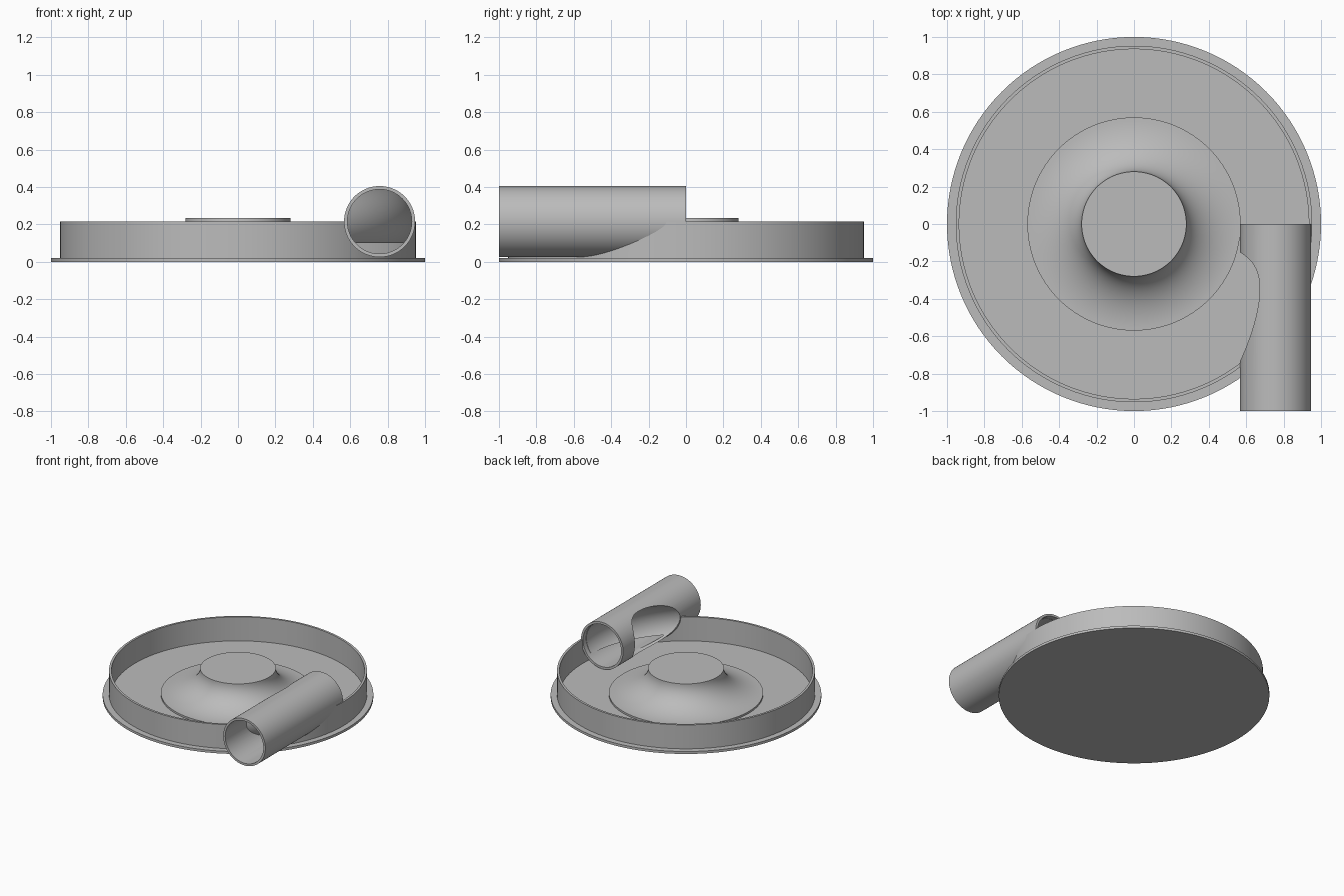
import bpy
from math import cos, sin, pi, radians

cube = bpy.data.objects.get("Cube")
if cube:
    bpy.data.objects.remove(cube, do_unlink=True)

grey = bpy.data.materials.new("light grey")
grey.use_nodes = True
GREY = (0.5, 0.5, 0.5, 1)
grey.diffuse_color = GREY
grey.node_tree.nodes["Principled BSDF"].inputs["Base Color"].default_value = GREY

SEG = 128
PIPE_X, PIPE_Z, PIPE_R, BORE_R = 0.757, 0.215, 0.19, 0.172
CHANNEL_R = 0.17


def lathe(name, profile, closed=False):
    """Revolve (radius, height) points about z; open profiles start and end on the axis."""
    verts, faces, rings = [], [], []
    for r, z in profile:
        count = SEG if r > 0 else 1
        rings.append(range(len(verts), len(verts) + count))
        verts += [(r * cos(2 * pi * i / SEG), r * sin(2 * pi * i / SEG), z) for i in range(count)]
    pairs = list(zip(rings, rings[1:]))
    if closed:
        pairs.append((rings[-1], rings[0]))
    for a, b in pairs:
        for i in range(SEG):
            j = (i + 1) % SEG
            quad = [a[i % len(a)], a[j % len(a)], b[j % len(b)], b[i % len(b)]]
            faces.append(list(dict.fromkeys(quad)))
    mesh = bpy.data.meshes.new(name)
    mesh.from_pydata(verts, [], faces)
    obj = bpy.data.objects.new(name, mesh)
    bpy.context.collection.objects.link(obj)
    return obj


def pipe_cylinder(name, radius, y0, y1):
    bpy.ops.mesh.primitive_cylinder_add(
        vertices=96, radius=radius, depth=y1 - y0,
        location=(PIPE_X, (y0 + y1) / 2, PIPE_Z), rotation=(pi / 2, 0, 0))
    obj = bpy.context.object
    obj.name = name
    return obj


def channel(name, radius):
    arc = [2 * pi * i / 64 for i in range(64)]
    return lathe(name, [(PIPE_X + radius * cos(a), PIPE_Z + radius * sin(a)) for a in arc], True)


def boolean(obj, cutter, operation="DIFFERENCE"):
    mod = obj.modifiers.new("cut", "BOOLEAN")
    mod.solver = "EXACT"
    mod.operation = operation
    mod.object = cutter
    graph = bpy.context.evaluated_depsgraph_get()
    mesh = bpy.data.meshes.new_from_object(obj.evaluated_get(graph))
    obj.modifiers.clear()
    obj.data = mesh


def finish(obj):
    obj.data.materials.clear()
    obj.data.materials.append(grey)
    bpy.ops.object.select_all(action="DESELECT")
    obj.select_set(True)
    bpy.context.view_layer.objects.active = obj
    bpy.ops.object.shade_smooth_by_angle(angle=radians(30))


# Base plate, outer wall and flared centre hub
base_plate = lathe("base_plate", [(0, 0), (1, 0), (1, 0.02), (0, 0.02)])
outer_wall = lathe("outer_wall", [(0.935, 0.015), (0.953, 0.015), (0.953, 0.215), (0.935, 0.215)], True)
flare = [(0.57 - 0.29 * cos(t), 0.235 - 0.2 * sin(t)) for t in (pi / 2 * i / 20 for i in range(21))]
centre_hub = lathe("centre_hub", [(0, 0.015), (0.57, 0.015)] + flare[::-1] + [(0, 0.235)])

# Cutting shapes
bore = pipe_cylinder("bore_cutter", BORE_R, -1.1, 0.1)
ring_channel = channel("channel_cutter", CHANNEL_R)
bpy.ops.mesh.primitive_cube_add(size=1, location=(PIPE_X, -0.5, -0.4))
low_block = bpy.context.object
low_block.name = "low_cutter"
low_block.scale = (2, 2, 1)
bpy.context.view_layer.update()

# Tangential pipe, opened sideways into the ring channel
outlet_pipe = pipe_cylinder("outlet_pipe", PIPE_R, -1, 0)
boolean(outlet_pipe, bore)
boolean(outlet_pipe, ring_channel)
boolean(outer_wall, bore)

# Curved baffle inside the pipe, open at the bottom
pipe_baffle = channel("pipe_baffle", 0.178)
boolean(pipe_baffle, ring_channel)
plug = pipe_cylinder("plug_cutter", BORE_R + 0.002, -0.95, -0.04)
boolean(pipe_baffle, plug, "INTERSECT")
low_block.location.z = -0.4
bpy.context.view_layer.update()
boolean(pipe_baffle, low_block)

for cutter in (bore, ring_channel, low_block, plug):
    bpy.data.objects.remove(cutter, do_unlink=True)
for part in (base_plate, outer_wall, centre_hub, outlet_pipe, pipe_baffle):
    # Keep all surfaces facing outward
    bpy.ops.object.select_all(action="DESELECT")
    part.select_set(True)
    bpy.context.view_layer.objects.active = part
    bpy.ops.object.mode_set(mode="EDIT")
    bpy.ops.mesh.select_all(action="SELECT")
    bpy.ops.mesh.normals_make_consistent(inside=False)
    bpy.ops.object.mode_set(mode="OBJECT")
    finish(part)
